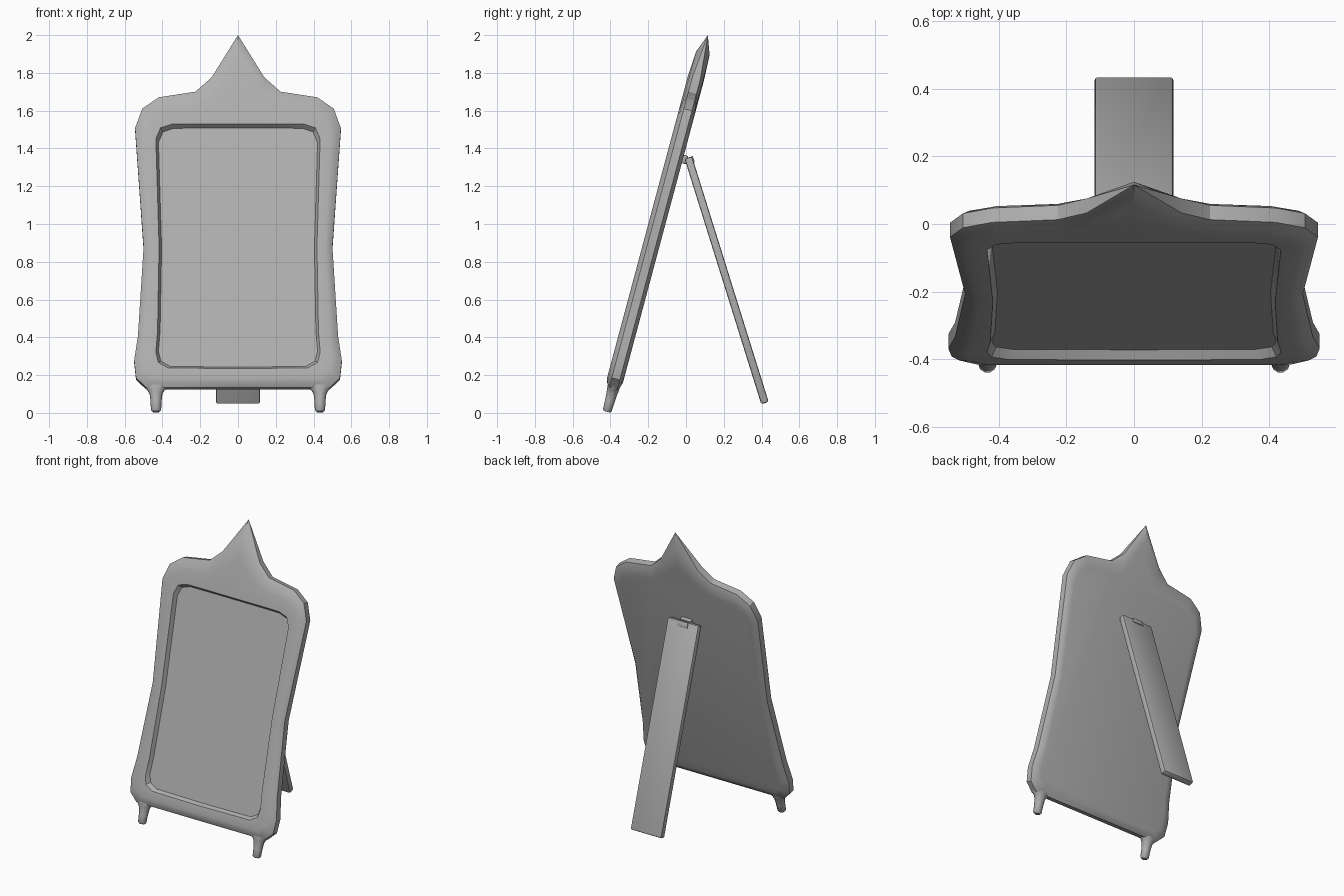
import bpy, bmesh
from math import sin, cos, tan, pi, radians, atan2
from mathutils import Matrix, Vector

if "Cube" in bpy.data.objects:
    bpy.data.objects.remove(bpy.data.objects["Cube"])

TILT = radians(15)

# Mid grey finish shared by every part
grey = bpy.data.materials.new("mid_grey")
grey.diffuse_color = (.43, .43, .43, 1)
grey.use_nodes = True
grey.node_tree.nodes["Principled BSDF"].inputs["Base Color"].default_value = grey.diffuse_color


def place(x, z, w):
    """Point on the leaning plane at height z, pushed w towards the back."""
    return Vector((x, -0.42 + z * tan(TILT) + w * cos(TILT), z - w * sin(TILT)))


def finish(name, bm, angle=32):
    bmesh.ops.recalc_face_normals(bm, faces=bm.faces)
    me = bpy.data.meshes.new(name)
    bm.to_mesh(me)
    bm.free()
    me.materials.append(grey)
    ob = bpy.data.objects.new(name, me)
    bpy.context.collection.objects.link(ob)
    bpy.ops.object.select_all(action='DESELECT')
    ob.select_set(True)
    bpy.context.view_layer.objects.active = ob
    bpy.ops.object.shade_smooth_by_angle(angle=radians(angle))
    return ob


def loft(bm, rings):
    """Bridge closed rings of equal length and cap both ends."""
    rows = [[bm.verts.new(p) for p in r] for r in rings]
    n = len(rows[0])
    for a, b in zip(rows, rows[1:]):
        for i in range(n):
            j = (i + 1) % n
            bm.faces.new((a[i], a[j], b[j], b[i]))
    bm.faces.new(rows[0])
    bm.faces.new(rows[-1])


def mirrored(half):
    return half + [(-x, z) for x, z in half[-2:0:-1]]


# Half outlines from top centre to bottom centre, matched point for point
outer = mirrored([(0, 2.0), (.14, 1.77), (.225, 1.695), (.42, 1.665), (.507, 1.605),
                  (.545, 1.502), (.5, .87), (.53, .40), (.55, .27), (.54, .18),
                  (.485, .129), (0, .129)])
opening = mirrored([(0, 1.518), (.14, 1.518), (.225, 1.518), (.35, 1.517), (.41, 1.498),
                    (.435, 1.44), (.418, .87), (.426, .42), (.435, .31), (.422, .256),
                    (.37, .227), (0, .223)])


def blend(t):
    return [(a + (c - a) * t, b + (d - b) * t) for (a, b), (c, d) in zip(outer, opening)]


def ring(pts, w):
    return [place(x, z, w) for x, z in pts]


def rim(w):
    return [place(x, z, 0 if z > 1.9 else w) for x, z in outer]


# Frame body with recessed panel; the rim pinches to a point at the crest
glass = [(x * .968, .87 + (z - .87) * .977) for x, z in opening]
bm = bmesh.new()
loft(bm, [ring(glass, -.017), ring(opening, -.044), ring(blend(.48), -.046),
          ring(blend(.2), -.038), rim(-.022), rim(.022),
          ring(blend(.2), .036), ring(blend(.48), .042)])
finish("mirror_frame", bm)

# Feet: flared, tapering pegs along the leaning plane
for side, name in ((-1, "left_foot"), (1, "right_foot")):
    bm = bmesh.new()
    profile = [(.006, .019, .018), (.014, .027, .025), (.06, .029, .027),
               (.10, .034, .030), (.12, .046, .033), (.132, .06, .034), (.16, .07, .035)]
    loft(bm, [[place(side * .434 + rx * cos(k * pi / 5), z, rw * sin(k * pi / 5))
               for k in range(10)] for z, rx, rw in profile])
    finish(name, bm, 45)


def box(name, size, centre, rot, bevel):
    bm = bmesh.new()
    bmesh.ops.create_cube(bm, size=1)
    bmesh.ops.scale(bm, vec=size, verts=bm.verts)
    bmesh.ops.bevel(bm, geom=bm.edges[:], offset=bevel, segments=2, profile=.5, affect='EDGES')
    bm.transform(Matrix.Translation(centre) @ Matrix.Rotation(rot, 4, 'X'))
    return finish(name, bm)


# Back strut leaning the other way
top, bottom = Vector((0, .012, 1.352)), Vector((0, .418, .052))
d = top - bottom
lean = atan2(-d.y, d.z)
box("back_strut", (.234, .041, d.length), (top + bottom) / 2, lean, .01)

# Hinge: block against the frame and a small leaf on the strut
box("hinge_block", (.08, .04, .045), place(0, 1.355, .046), -TILT, .006)
box("hinge_leaf", (.08, .01, .036), top - d.normalized() * .016 + Vector((0, .02, .005)), lean, .003)
